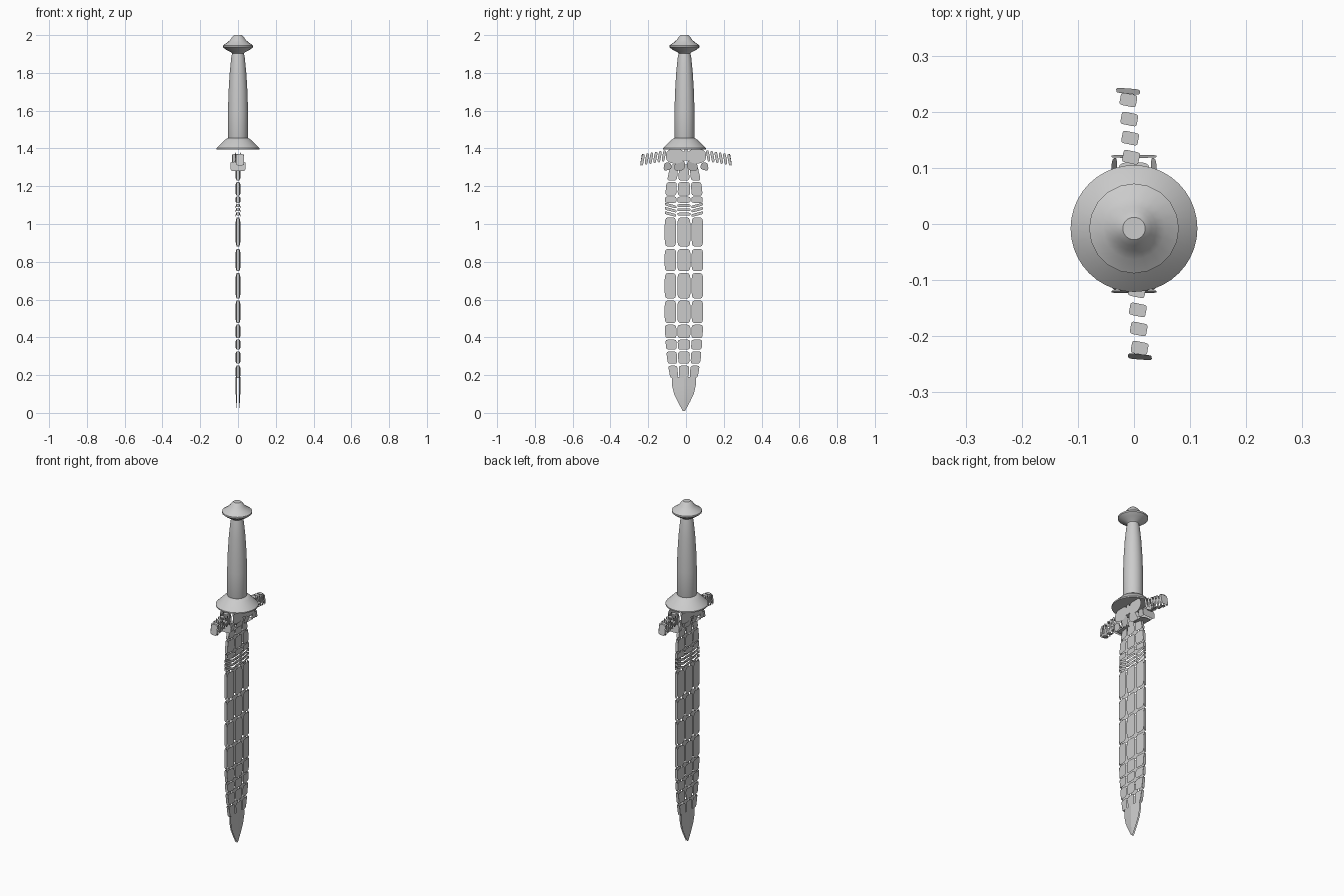
import bpy, bmesh, math
from mathutils import Vector

if "Cube" in bpy.data.objects:
    bpy.data.objects.remove(bpy.data.objects["Cube"])

CY = -0.008  # the sword's axis sits slightly off centre


def finish(name, bm, angle=35):
    me = bpy.data.meshes.new(name)
    bm.to_mesh(me)
    bm.free()
    ob = bpy.data.objects.new(name, me)
    bpy.context.collection.objects.link(ob)
    bpy.ops.object.select_all(action='DESELECT')
    ob.select_set(True)
    bpy.context.view_layer.objects.active = ob
    bpy.ops.object.shade_smooth_by_angle(angle=math.radians(angle))
    return ob


def lathe(name, profile, sides=32):
    bm = bmesh.new()
    rings = []
    for r, z in profile:
        rings.append([bm.verts.new((r * math.cos(2 * math.pi * i / sides),
                                    CY + r * math.sin(2 * math.pi * i / sides), z))
                      for i in range(sides)])
    for a, b in zip(rings, rings[1:]):
        for i in range(sides):
            j = (i + 1) % sides
            bm.faces.new((a[i], a[j], b[j], b[i]))
    bm.faces.new(rings[0][::-1])
    bm.faces.new(rings[-1])
    return finish(name, bm)


def patch(bm, corners, out, power=5, n=20):
    """Loose plate with rounded corners, filling a quad and facing 'out'."""
    a, b, c, d = [Vector(p) for p in corners]
    vs = []
    for i in range(n):
        t = 2 * math.pi * (i + 0.5) / n
        co, si = math.cos(t), math.sin(t)
        u = 0.5 + 0.5 * math.copysign(abs(co) ** (2 / power), co)
        v = 0.5 + 0.5 * math.copysign(abs(si) ** (2 / power), si)
        vs.append(bm.verts.new(a.lerp(b, u).lerp(d.lerp(c, u), v)))
    f = bm.faces.new(vs)
    f.normal_update()
    if f.normal.dot(Vector(out)) < 0:
        f.normal_flip()


# Hilt
lathe("grip", [(0.047, 1.44), (0.053, 1.46), (0.053, 1.6), (0.050, 1.7),
               (0.044, 1.8), (0.036, 1.88), (0.030, 1.91)])
lathe("guard_disc", [(0.113, 1.395), (0.113, 1.402), (0.07, 1.445), (0.055, 1.455)], 40)
lathe("pommel", [(0.028, 1.9), (0.038, 1.91), (0.062, 1.922), (0.08, 1.936), (0.08, 1.945),
                 (0.055, 1.962), (0.04, 1.976), (0.031, 1.99), (0.02, 2.0)], 20)

# Blade: rows of separate plates in three columns on both faces, plus edge plates
OUTLINE = [(0.0, 0.0), (0.05, 0.028), (0.1, 0.052), (0.2, 0.076), (0.3, 0.092), (0.45, 0.102),
           (1.03, 0.102), (1.2, 0.098), (1.31, 0.07)]


def half(z):
    for (z0, w0), (z1, w1) in zip(OUTLINE, OUTLINE[1:]):
        if z <= z1:
            return w0 + (w1 - w0) * (z - z0) / (z1 - z0)
    return OUTLINE[-1][1]


ROWS = [(0.185, 0.25), (0.26, 0.325), (0.335, 0.388), (0.395, 0.467), (0.475, 0.595),
        (0.605, 0.74), (0.75, 0.868), (0.88, 1.035), (1.045, 1.06), (1.068, 1.083),
        (1.09, 1.105), (1.112, 1.145), (1.15, 1.222), (1.23, 1.315)]
bm = bmesh.new()
for z0, z1 in ROWS:
    w0, w1 = half(z0), half(z1)
    m0, m1 = w0 * 0.34, w1 * 0.34
    lift = 0.008 if 1.04 < z0 < 1.1 else 0
    y = CY - 0.003
    for s in (1, -1):
        patch(bm, [(s * .012, y - m0, z0), (s * .012, y + m0, z0),
                   (s * .012, y + m1, z1), (s * .012, y - m1, z1)], (s, 0, 0))
        for q in (1, -1):
            patch(bm, [(s * .012, y + q * (m0 + .006), z0 - lift), (s * .008, y + q * w0, z0 + lift),
                       (s * .008, y + q * w1, z1 + lift), (s * .012, y + q * (m1 + .006), z1 - lift)],
                  (s, 0, 0))
        patch(bm, [(-.008, y + s * w0, z0), (.008, y + s * w0, z0),
                   (.008, y + s * w1, z1), (-.008, y + s * w1, z1)], (0, s, 0))
finish("blade_plates", bm)

# Blade tip: leaf-shaped plates meeting in a point
bm = bmesh.new()
levels = [0.01, 0.03, 0.06, 0.1, 0.15, 0.19]
for s in (1, -1):
    for q in (1, -1):
        mid = [bm.verts.new((s * min(.012, .004 + z * .1), CY - .003, z)) for z in levels]
        rim = [bm.verts.new((s * .004, CY - .003 + q * half(z) * (0.85 if z > .18 else 1), z))
               for z in levels]
        for i in range(len(levels) - 1):
            f = [mid[i], rim[i], rim[i + 1], mid[i + 1]]
            bm.faces.new(f if s * q > 0 else f[::-1])
finish("blade_tip", bm)

# Crossguard centre: oval plates on both faces, collar plates below and at the sides
bm = bmesh.new()
for s in (1, -1):
    for q in (1, -1):
        y = q * 0.057
        patch(bm, [(s * .042, y - .05, 1.32), (s * .042, y + .05, 1.32),
                   (s * .042, y + .05, 1.4), (s * .042, y - .05, 1.4)], (s, 0, 0), 2.3)
        patch(bm, [(s * .035, q * .006, 1.285), (s * .02, q * .062, 1.28),
                   (s * .04, q * .06, 1.325), (s * .042, q * .006, 1.34)], (s, 0, 0), 3)
        patch(bm, [(s * .03, q * .075, 1.29), (s * .03, q * .12, 1.28),
                   (s * .04, q * .115, 1.325), (s * .04, q * .08, 1.325)], (s, 0, 0), 3)
    patch(bm, [(s * .042, -.025, 1.335), (s * .042, .025, 1.335),
               (s * .042, .008, 1.4), (s * .042, -.008, 1.4)], (s, 0, 0), 3)
    patch(bm, [(-.04, s * .123, 1.28), (.04, s * .123, 1.28),
               (.04, s * .118, 1.33), (-.04, s * .118, 1.33)], (0, s, 0))
    patch(bm, [(-.03, s * .02, 1.285), (.03, s * .02, 1.285),
               (.03, s * .11, 1.28), (-.03, s * .11, 1.28)], (0, 0, -1))
finish("guard_centre", bm)

# Crossguard arms: two swept rows of narrow slanted plates, with caps at the ends
bm = bmesh.new()
for s in (1, -1):
    def P(x, y, z):
        return (s * (x - 0.045 * y), s * y, z)
    for i in range(6):
        y = 0.108 + i * 0.0225
        top, low = 1.392 - i * 0.004, 1.328 - i * 0.004
        for q in (1, -1):
            patch(bm, [P(q * .021, y + .008, low), P(q * .021, y + .022, low + .006),
                       P(q * .021, y + .011, top), P(q * .021, y - .004, top - .004)],
                  (s * q, 0, 0), 4)
    for i in range(4):
        y = 0.105 + i * 0.034
        z = 1.388 - i * 0.005
        for h, up in ((0, 1), (-.065, -1)):
            patch(bm, [P(-.017, y + .006, z + h), P(.012, y, z + h),
                       P(.017, y + .022, z + h), P(-.012, y + .028, z + h)], (0, 0, up), 6)
    patch(bm, [P(-.021, .243, 1.31), P(.021, .24, 1.31),
               P(.021, .23, 1.37), P(-.021, .234, 1.37)], (0, s, 0), 5)
finish("guard_arms", bm)
